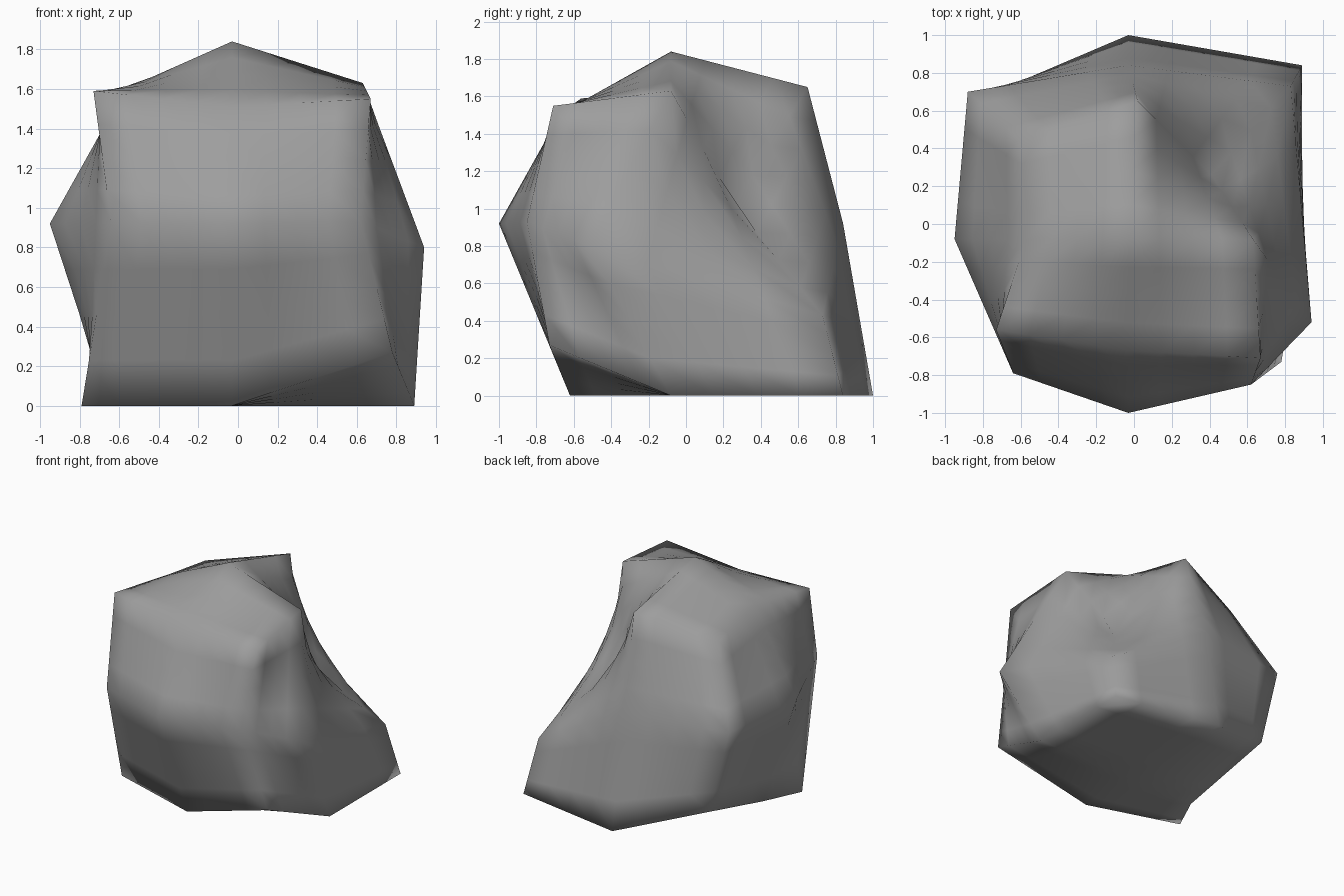
import bpy, bmesh

if "Cube" in bpy.data.objects:
    bpy.data.objects.remove(bpy.data.objects["Cube"])

# Control points of the boulder: three layers, each running front to back, left to right
bottom = [(-.79, -.38, 0), (-.03, -.62, 0), (.78, -.73, .27),
          (-.65, -.08, 0), (-.03, -.08, 0), (.89, -.08, 0),
          (-.71, .71, .23), (-.03, 1.0, 0), (.89, .84, 0)]
middle = [(-.64, -.79, .92), (-.03, -1.0, .92), (.62, -.85, .93),
          (-.95, -.08, .92), None, (.94, -.52, .80),
          (-.88, .70, .92), (-.03, .84, .92), (.83, .73, .43)]
top = [(-.73, -.56, 1.59), (-.03, -.67, 1.51), (.67, -.71, 1.55),
       (-.57, -.08, 1.60), (-.03, -.08, 1.84), (.63, -.08, 1.63),
       (-.61, .45, 1.50), (.02, .65, 1.65), (.41, .26, 1.02)]
layers = [bottom, middle, top]

# Cube split once, then every corner pushed to its chiselled position
bm = bmesh.new()
bmesh.ops.create_cube(bm, size=2)
bmesh.ops.subdivide_edges(bm, edges=bm.edges[:], cuts=1, use_grid_fill=True)
for v in bm.verts:
    i, j, k = (round(c) + 1 for c in v.co)
    v.co = layers[k][j * 3 + i]
for f in bm.faces:
    f.smooth = True

mesh = bpy.data.meshes.new("boulder")
bm.to_mesh(mesh)
bm.free()
boulder = bpy.data.objects.new("boulder", mesh)
bpy.context.collection.objects.link(boulder)

# Dark grey stone
stone = bpy.data.materials.new("stone")
stone.diffuse_color = (.34, .34, .34, 1)
stone.use_nodes = True
stone.node_tree.nodes["Principled BSDF"].inputs["Base Color"].default_value = stone.diffuse_color
mesh.materials.append(stone)

# Even subdivision keeps the hard corners but curves the twisted faces
sub = boulder.modifiers.new("facets", 'SUBSURF')
sub.subdivision_type = 'SIMPLE'
sub.levels = sub.render_levels = 2
